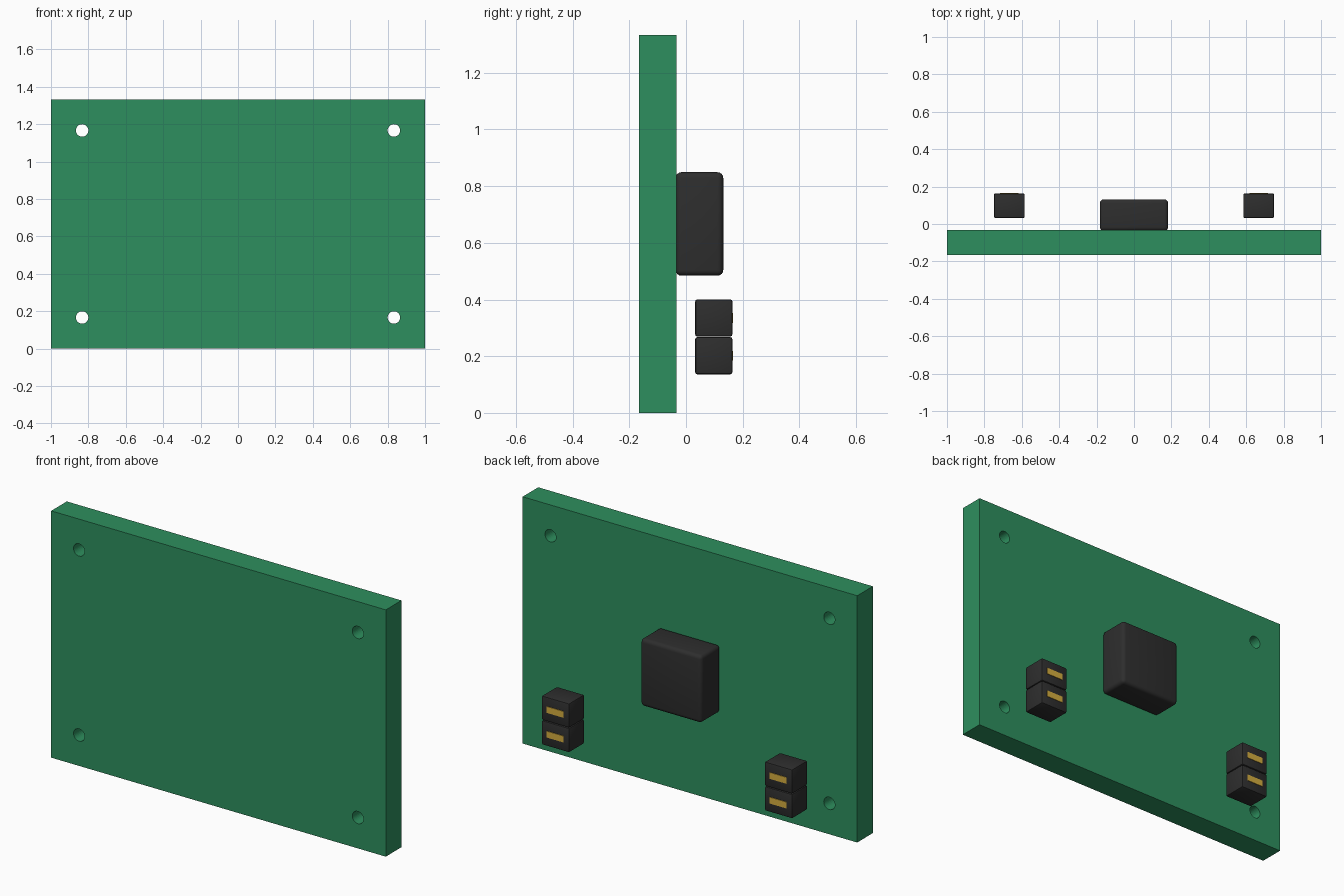
import bpy, math

if "Cube" in bpy.data.objects:
    bpy.data.objects.remove(bpy.data.objects["Cube"])


def material(name, color):
    m = bpy.data.materials.new(name)
    m.diffuse_color = (*color, 1)
    m.use_nodes = True
    m.node_tree.nodes["Principled BSDF"].inputs["Base Color"].default_value = m.diffuse_color
    return m


GREEN = material("board green", (0.027, 0.275, 0.112))
BLACK = material("plastic black", (0.027, 0.027, 0.027))
GOLD = material("contact gold", (0.66, 0.42, 0.05))


def box(name, center, size, mat, bevel=0, segments=3):
    """Box with optional rounded edges."""
    bpy.ops.mesh.primitive_cube_add(size=1, location=center)
    ob = bpy.context.object
    ob.name = name
    ob.scale = size
    bpy.ops.object.transform_apply(location=False, rotation=False, scale=True)
    ob.data.materials.append(mat)
    if bevel:
        mod = ob.modifiers.new("round", 'BEVEL')
        mod.width = bevel
        mod.segments = segments
        bpy.ops.object.modifier_apply(modifier="round")
        bpy.ops.object.shade_smooth_by_angle(angle=math.radians(35))
    return ob


# Circuit board
board = box("circuit_board", (0, -0.1, 0.6667), (2, 0.1333, 1.3333), GREEN)

# Mounting holes near the corners
for x in (-0.8333, 0.8333):
    for z in (0.1667, 1.1667):
        bpy.ops.mesh.primitive_cylinder_add(vertices=32, radius=0.0333, depth=0.4,
                                            location=(x, -0.1, z),
                                            rotation=(math.pi / 2, 0, 0))
        cutter = bpy.context.object
        cutter.name = "hole_cutter"
        cutter.data.materials.append(GREEN)
        cutter.hide_render = True
        mod = board.modifiers.new("hole", 'BOOLEAN')
        mod.object = cutter
        mod.operation = 'DIFFERENCE'
        mod.solver = 'EXACT'
        bpy.context.view_layer.objects.active = board
        bpy.ops.object.modifier_apply(modifier="hole")
        bpy.data.objects.remove(cutter)

# Processor chip
box("processor_chip", (0, 0.0475, 0.6667), (0.365, 0.168, 0.365), BLACK, 0.02, 4)

# Two stacked connectors on each side, each with a gold contact
for side, x in (("left", -0.6667), ("right", 0.6667)):
    for level, z in (("lower", 0.2017), ("upper", 0.335)):
        box(f"{side}_{level}_connector", (x, 0.098, z), (0.165, 0.131, 0.131), BLACK, 0.007, 2)
        box(f"{side}_{level}_contact", (x, 0.1533, z), (0.1, 0.0267, 0.0345), GOLD)
